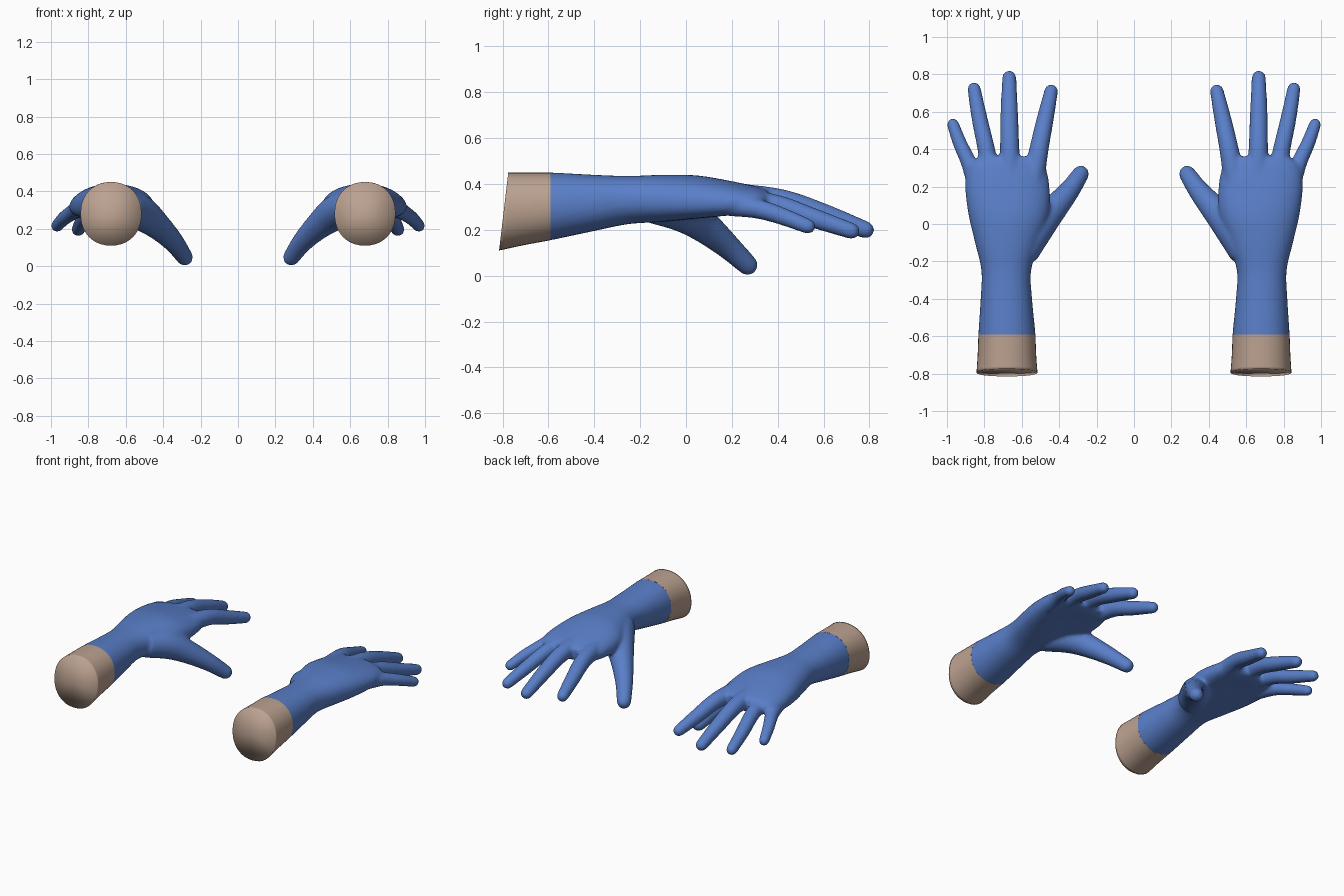
import bpy, bmesh, math
from mathutils import Vector, Matrix

cube = bpy.data.objects.get("Cube")
if cube:
    bpy.data.objects.remove(cube, do_unlink=True)

CUFF_Y = -0.59


def make_material(name, color):
    mat = bpy.data.materials.new(name)
    mat.use_nodes = True
    mat.diffuse_color = color
    mat.node_tree.nodes["Principled BSDF"].inputs["Base Color"].default_value = color
    return mat


blue = make_material("glove blue", (0.10, 0.21, 0.58, 1))
skin = make_material("skin tan", (0.50, 0.36, 0.28, 1))


def smooth_path(points, steps=6):
    """Catmull-Rom interpolation of equal-length tuples."""
    pts = [Vector(p) for p in points]
    pts = [pts[0] * 2 - pts[1]] + pts + [pts[-1] * 2 - pts[-2]]
    out = []
    for a, b, c, d in zip(pts, pts[1:], pts[2:], pts[3:]):
        for i in range(steps):
            t = i / steps
            out.append(0.5 * (2 * b + (c - a) * t + (2 * a - 5 * b + 4 * c - d) * t ** 2
                              + (3 * b - a - 3 * c + d) * t ** 3))
    return out + [pts[-2]]


def loft(bm, rings, cap_start=True, cap_end=True):
    """Skin a list of point rings, closing the ends with fans."""
    loops = [[bm.verts.new(p) for p in ring] for ring in rings]
    n = len(loops[0])
    for lo, hi in zip(loops, loops[1:]):
        for i in range(n):
            j = (i + 1) % n
            bm.faces.new((lo[i], lo[j], hi[j], hi[i]))
    for loop, wanted in ((loops[0], cap_start), (loops[-1], cap_end)):
        if wanted:
            mid = bm.verts.new(sum((v.co for v in loop), Vector()) / n)
            for i in range(n):
                bm.faces.new((loop[i], loop[(i + 1) % n], mid))


def body_ring(section, n=40):
    """Rounded cross-section: y, x range, z range, palm hollow, rear slant."""
    y, x0, x1, z0, z1, hollow, slant = section
    ring = []
    for i in range(n):
        a = math.tau * i / n
        c, s = (math.copysign(abs(f) ** 0.92, f) for f in (math.cos(a), math.sin(a)))
        z = (z0 + z1) / 2 + s * (z1 - z0) / 2 + hollow * max(0, -s) ** 3
        ring.append(Vector(((x0 + x1) / 2 + c * (x1 - x0) / 2, y + slant * s, z)))
    return ring


def finger(bm, points, n=20):
    """Tapered tube with a round tip; points are x, y, z, radius."""
    path = [(Vector(p[:3]), p[3]) for p in smooth_path_4(points)]
    rings = []
    for i, (p, r) in enumerate(path):
        axis = (path[min(i + 1, len(path) - 1)][0] - path[max(i - 1, 0)][0]).normalized()
        rot = axis.to_track_quat("Z", "Y")
        spots = [(0, r)]
        if i == len(path) - 1:
            spots += [(r * math.sin(a), r * math.cos(a)) for a in (0.4, 0.8, 1.15, 1.4)]
        for offset, radius in spots:
            rings.append([p + rot @ Vector((radius * math.cos(math.tau * k / n),
                                            radius * math.sin(math.tau * k / n), offset))
                          for k in range(n)])
    loft(bm, rings)


def smooth_path_4(points):
    return [tuple(v) for v in smooth_path(points, 5)]


def finish(bm, name, mat):
    bmesh.ops.recalc_face_normals(bm, faces=bm.faces)
    mesh = bpy.data.meshes.new(name)
    bm.to_mesh(mesh)
    bm.free()
    mesh.materials.append(mat)
    obj = bpy.data.objects.new(name, mesh)
    bpy.context.collection.objects.link(obj)
    return obj


# Forearm and palm
wrist = (CUFF_Y, 0.527, 0.832, 0.155, 0.45, 0, 0)
palm = [
    (-0.70, 0.525, 0.835, 0.14, 0.45, 0, 0),
    wrist,
    (-0.40, 0.545, 0.82, 0.195, 0.44, 0, 0),
    (-0.25, 0.55, 0.816, 0.225, 0.435, 0, 0),
    (-0.10, 0.505, 0.85, 0.215, 0.44, 0.02, 0),
    (0.05, 0.455, 0.885, 0.21, 0.437, 0.04, 0),
    (0.20, 0.452, 0.902, 0.225, 0.412, 0.04, 0),
    (0.31, 0.475, 0.885, 0.25, 0.388, 0.02, 0),
    (0.36, 0.52, 0.83, 0.28, 0.37, 0, 0),
]
# Thumb, index, middle, ring and little fingers
digits = [
    [(0.60, -0.15, 0.32, 0.09), (0.52, -0.02, 0.285, 0.093), (0.43, 0.08, 0.215, 0.073),
     (0.345, 0.18, 0.13, 0.056), (0.285, 0.268, 0.047, 0.045)],
    [(0.54, 0.22, 0.33, 0.06), (0.508, 0.40, 0.315, 0.052), (0.475, 0.56, 0.262, 0.046),
     (0.443, 0.71, 0.212, 0.037)],
    [(0.66, 0.22, 0.345, 0.06), (0.665, 0.42, 0.325, 0.052), (0.667, 0.60, 0.268, 0.047),
     (0.667, 0.783, 0.2, 0.038)],
    [(0.76, 0.22, 0.33, 0.055), (0.79, 0.40, 0.305, 0.047), (0.825, 0.56, 0.25, 0.043),
     (0.855, 0.722, 0.195, 0.036)],
    [(0.84, 0.19, 0.31, 0.05), (0.88, 0.32, 0.29, 0.043), (0.93, 0.43, 0.255, 0.038),
     (0.968, 0.532, 0.215, 0.033)],
]
bm = bmesh.new()
loft(bm, [body_ring(s) for s in smooth_path(palm)])
for points in digits:
    finger(bm, points)
glove = finish(bm, "left_glove", blue)

# Fuse the parts into one skin and soften the joins
remesh = glove.modifiers.new("Fuse", "REMESH")
remesh.mode = "VOXEL"
remesh.voxel_size = 0.01
soften = glove.modifiers.new("Soften", "SMOOTH")
soften.factor = 0.5
soften.iterations = 8
bpy.context.view_layer.update()
fused = bpy.data.meshes.new_from_object(glove.evaluated_get(bpy.context.evaluated_depsgraph_get()))
glove.modifiers.clear()

# Trim the glove at its opening
bm = bmesh.new()
bm.from_mesh(fused)
bmesh.ops.bisect_plane(bm, geom=bm.verts[:] + bm.edges[:] + bm.faces[:],
                       plane_co=(0, CUFF_Y, 0), plane_no=(0, -1, 0), clear_outer=True)
bm.to_mesh(glove.data)
bm.free()

# Bare forearm with a slanted end
bm = bmesh.new()
forearm = [(-0.795, 0.516, 0.842, 0.11, 0.45, 0, 0.02),
           (-0.70, 0.523, 0.836, 0.133, 0.45, 0, 0.008), wrist]
loft(bm, [body_ring(s) for s in smooth_path(forearm)], cap_end=False)
arm = finish(bm, "left_forearm", skin)

# Mirror both parts to the other side
for obj in (glove, arm):
    obj.data.shade_smooth()
    mesh = obj.data.copy()
    mesh.transform(Matrix.Diagonal((-1, 1, 1, 1)))
    mesh.flip_normals()
    twin = bpy.data.objects.new(obj.name.replace("left", "right"), mesh)
    bpy.context.collection.objects.link(twin)
